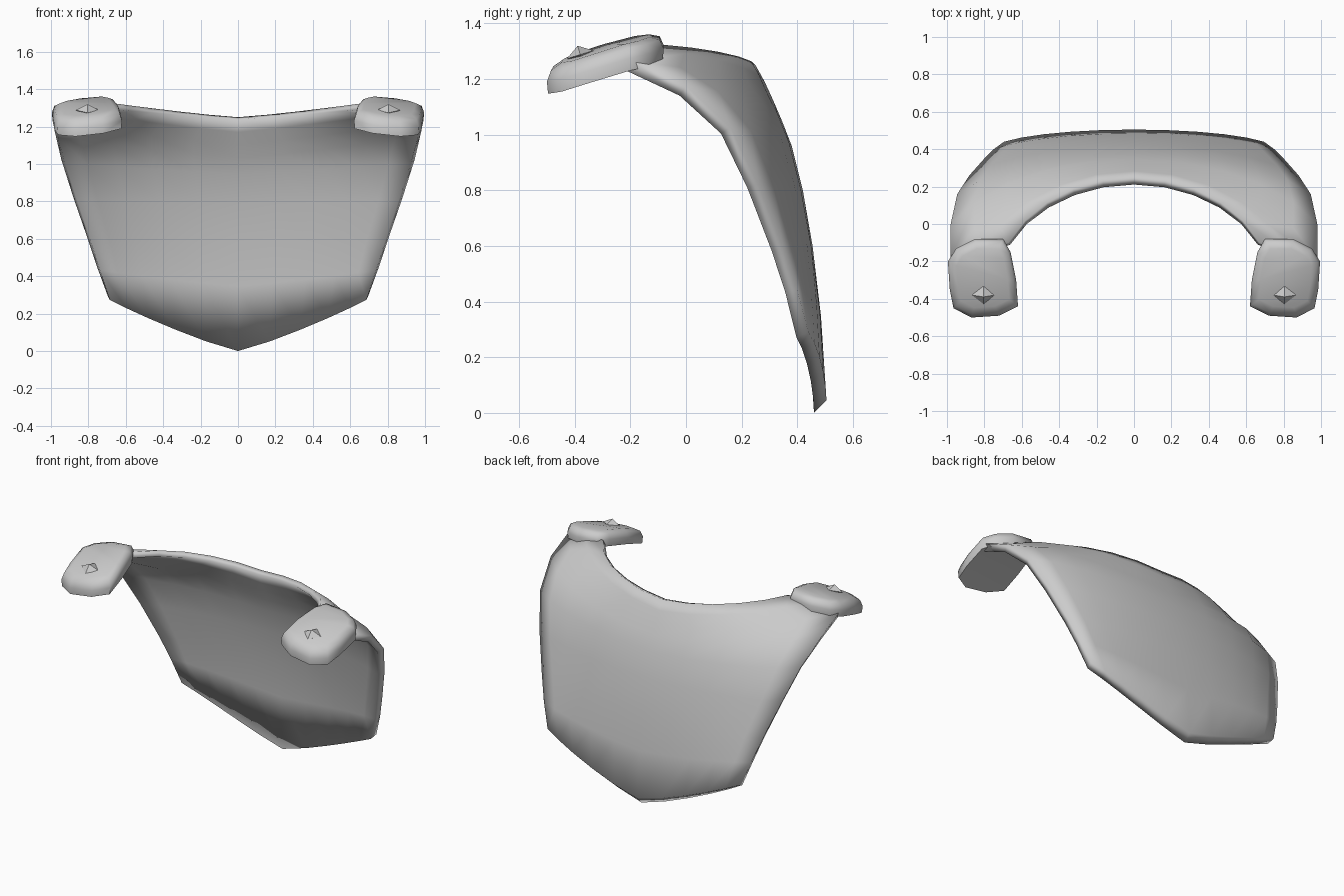
import bpy, bmesh, math
from mathutils import Vector, Matrix

if "Cube" in bpy.data.objects:
    bpy.data.objects.remove(bpy.data.objects["Cube"])

THICK = 0.045
COLS = 5            # columns per half of the cape


def finish(name, bm, angle=45):
    bmesh.ops.recalc_face_normals(bm, faces=bm.faces)
    mesh = bpy.data.meshes.new(name)
    bm.to_mesh(mesh)
    bm.free()
    ob = bpy.data.objects.new(name, mesh)
    bpy.context.collection.objects.link(ob)
    bpy.ops.object.select_all(action='DESELECT')
    ob.select_set(True)
    bpy.context.view_layer.objects.active = ob
    bpy.ops.object.shade_smooth_by_angle(angle=math.radians(angle))
    return ob


# Cape rows, neck to hem: (y, z) on the centre line, (x, y, z) at the side
spine = [(.25, 1.25), (.283, 1.19), (.315, 1.12), (.345, 1.05), (.38, .96),
         (.42, .8), (.455, .6), (.485, .35), (.505, .045)]
side = [(.67, -.1, 1.325), (.83, -.15, 1.31), (.98, -.19, 1.265), (.98, 0, 1.175),
        (.945, .16, 1.025), (.88, .26, .82), (.8, .35, .59), (.75, .4, .44),
        (.695, .44, .29)]
ARC = math.radians(65)
ROWS = len(spine)


def patch(i, j):
    """Point on row j, an arc from the centre line out to the side edge."""
    t = ARC * abs(i) / COLS
    s = math.sin(t) / math.sin(ARC)
    f = (1 - math.cos(t)) / (1 - math.cos(ARC))
    (y0, z0), (x1, y1, z1) = spine[j], side[j]
    return Vector((math.copysign(s * x1, i), y0 + (y1 - y0) * f,
                   z0 + (z1 - z0) * s ** 1.2))


# Cape: outer skin, offset inner skin and a rim joining them
bm = bmesh.new()
span = range(-COLS, COLS + 1)
outer = [[bm.verts.new(patch(i, j)) for i in span] for j in range(ROWS)]
for j in range(ROWS - 1):
    for i in range(2 * COLS):
        bm.faces.new((outer[j][i], outer[j + 1][i], outer[j + 1][i + 1], outer[j][i + 1]))
bmesh.ops.recalc_face_normals(bm, faces=bm.faces)
bm.normal_update()
sign = 1 if outer[5][COLS].normal.y > 0 else -1
inner = []
for j, row in enumerate(outer):
    new = []
    for i, v in zip(span, row):
        p = v.co - v.normal * sign * THICK
        if j == ROWS - 1:                       # slanted hem
            p.z -= .042 * (1 - .75 * abs(i) / COLS)
        if j == 0:                              # level neck edge
            p.z += .01
        new.append(bm.verts.new(p))
    inner.append(new)
for j in range(ROWS - 1):
    for i in range(2 * COLS):
        bm.faces.new((inner[j][i], inner[j][i + 1], inner[j + 1][i + 1], inner[j + 1][i]))


def border(g):
    return g[0] + [r[-1] for r in g[1:]] + g[-1][-2::-1] + [r[0] for r in g[-2:0:-1]]


a, b = border(outer), border(inner)
for n in range(len(a)):
    m = (n + 1) % len(a)
    bm.faces.new((a[n], a[m], b[m], b[n]))
finish("cape", bm, 180)

# Shoulder clips: tilted domed plates with a rounded outline
outline = [(.70, -.08), (.85, -.08), (.95, -.13), (.995, -.2), (.985, -.35), (.965, -.45),
           (.87, -.5), (.72, -.49), (.62, -.44), (.63, -.3), (.66, -.15)]
rings = [(.98, -.045), (1, 0), (.93, .035), (.75, .05)]     # scale, height above rim


def tilt(x, y):
    return 1.197 + .33 * (min(y, -.22) + .5) + .17 * max(y + .22, 0) - .09 * (x - .8)


def clip(name, sx):
    bm = bmesh.new()
    loops = []
    for s, h in rings:
        loop = []
        for x, y in outline:
            x, y = .81 + (x - .81) * s, -.29 + (y + .29) * s
            loop.append(bm.verts.new((sx * x, y, tilt(x, y) + h)))
        loops.append(loop)
    n = len(outline)
    for lo, hi in zip(loops, loops[1:]):
        for k in range(n):
            bm.faces.new((lo[k], lo[(k + 1) % n], hi[(k + 1) % n], hi[k]))
    # caps as strips across the plate, so the bend stays even
    for lp in (loops[0], loops[-1]):
        for q in ((0, 1, 2, 10), (2, 3, 9, 10), (3, 4, 9), (4, 5, 8, 9), (5, 6, 7, 8)):
            bm.faces.new([lp[k] for k in q])
    finish(name, bm, 65)


# Studs: small four-sided points set into the clips
def stud(name, sx):
    bm = bmesh.new()
    ring = [bm.verts.new(p) for p in [(.062, 0, 0), (0, .05, 0), (-.062, 0, 0), (0, -.05, 0)]]
    for z in (.033, -.033):
        tip = bm.verts.new((0, 0, z))
        for k in range(4):
            bm.faces.new((ring[k], ring[(k + 1) % 4], tip))
    bm.transform(Matrix.Translation((sx * .805, -.38, 1.288))
                 @ Matrix.Rotation(math.radians(17), 4, 'X'))
    finish(name, bm, 10)


for label, sx in (("right", 1), ("left", -1)):
    clip(label + "_shoulder_clip", sx)
    stud(label + "_stud", sx)
